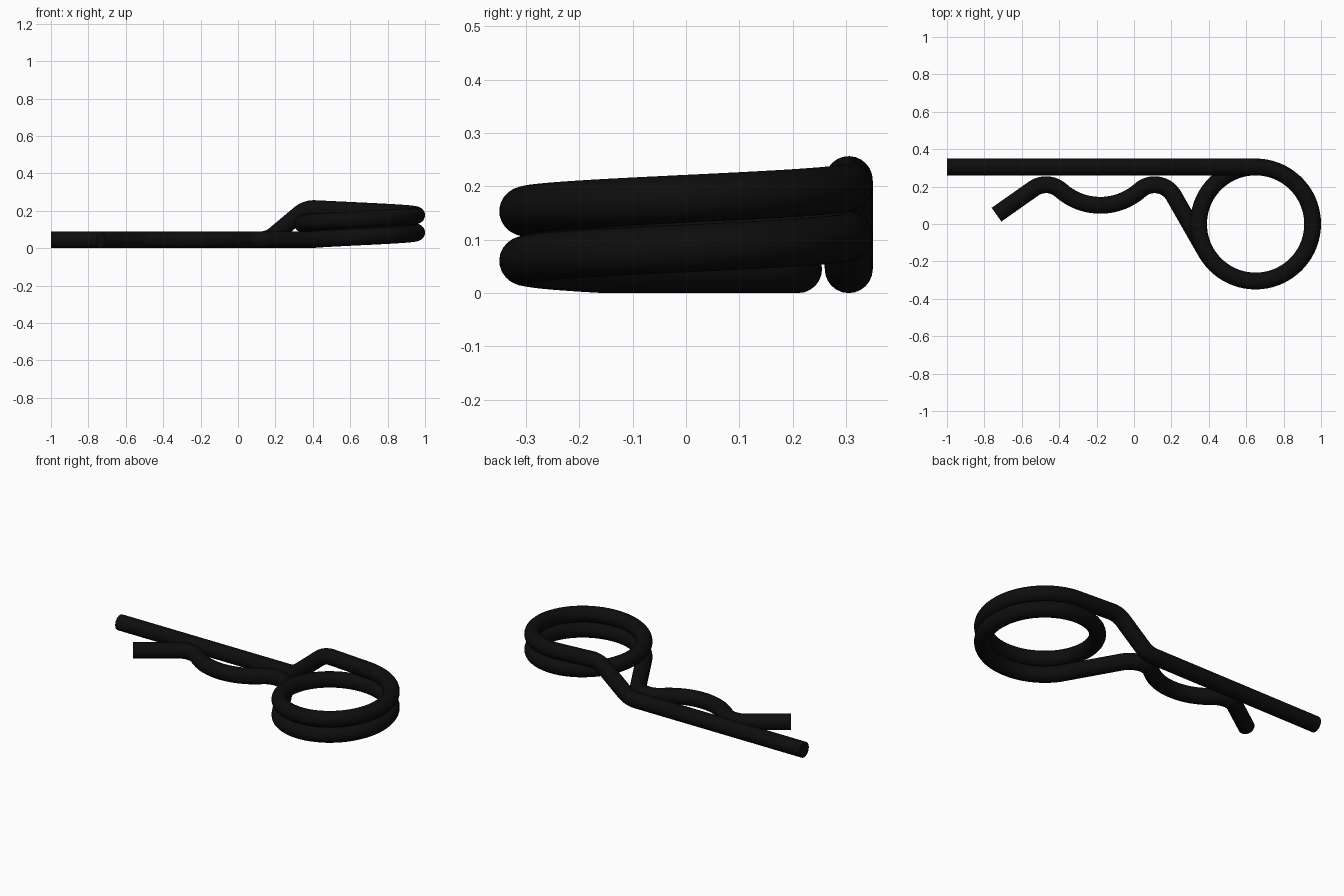
import bpy
from math import radians, sin, cos, pi, tan
from mathutils import Vector

if "Cube" in bpy.data.objects:
    bpy.data.objects.remove(bpy.data.objects["Cube"])

WIRE = 0.045                      # wire radius
CX, R, PITCH = 0.65, 0.305, 0.093  # coil centre, radius and rise per turn


def arc(cx, cy, r, a0, a1, n):
    """Points on a flat arc, angles in degrees."""
    steps = [radians(a0 + (a1 - a0) * i / n) for i in range(n + 1)]
    return [Vector((cx + r * cos(a), cy + r * sin(a), WIRE)) for a in steps]


def fillet(before, corner, after, r, n=10):
    """Round a corner of a path with radius r."""
    u, v = (before - corner).normalized(), (after - corner).normalized()
    half = u.angle(v) / 2
    centre = corner + (u + v).normalized() * r / sin(half)
    p = corner + u * r / tan(half) - centre
    q = corner + v * r / tan(half) - centre
    turn = p.angle(q)
    return [centre + (p * sin((1 - i / n) * turn) + q * sin(i / n * turn)) / sin(turn)
            for i in range(n + 1)]


# short wavy arm: tip, hump, valley, hump
HUMP, VALLEY, SWING = 0.118, 0.3195, 41.5
path = [Vector((-0.735, 0.05, WIRE))]
path += arc(-0.47, 0.21 - HUMP, HUMP, 125, 90 - SWING, 16)
path += arc(-0.18, 0.10 + VALLEY, VALLEY, 270 - SWING, 270 + SWING, 20)[1:]
path += arc(0.11, 0.21 - HUMP, HUMP, 90 + SWING, 30, 18)[1:]

# coil: 600 degrees of rising helix
N = 120
for i in range(N + 1):
    a = radians(-150 + 600 * i / N)
    path.append(Vector((CX + R * cos(a), R * sin(a), WIRE + PITCH * 600 / 360 * i / N)))

# long arm: leaves the coil, steps down and runs straight
slope = PITCH / (2 * pi * R)
coil_end = path[-1].copy()
high = Vector((0.365, R, coil_end.z + slope * (CX - 0.365)))
low = Vector((0.163, R, WIRE))
tip = Vector((-1, R, WIRE))
path += fillet(coil_end, high, low, 0.12)
path += fillet(high, low, tip, 0.12)
path.append(tip)

# sweep the round wire along the path
curve = bpy.data.curves.new("spring_clip_wire", 'CURVE')
curve.dimensions = '3D'
curve.bevel_depth = WIRE
curve.bevel_resolution = 10
curve.use_fill_caps = True
spline = curve.splines.new('POLY')
spline.points.add(len(path) - 1)
for point, co in zip(spline.points, path):
    point.co = (*co, 1)
clip = bpy.data.objects.new("spring_clip_wire", curve)
bpy.context.collection.objects.link(clip)
bpy.context.view_layer.objects.active = clip
clip.select_set(True)
bpy.ops.object.convert(target='MESH')
clip = bpy.context.object
bpy.ops.object.shade_smooth_by_angle(angle=radians(40))

# black finish
black = bpy.data.materials.new("black_steel")
black.diffuse_color = (0.004, 0.004, 0.004, 1)
black.use_nodes = True
black.node_tree.nodes["Principled BSDF"].inputs["Base Color"].default_value = black.diffuse_color
clip.data.materials.clear()
clip.data.materials.append(black)
